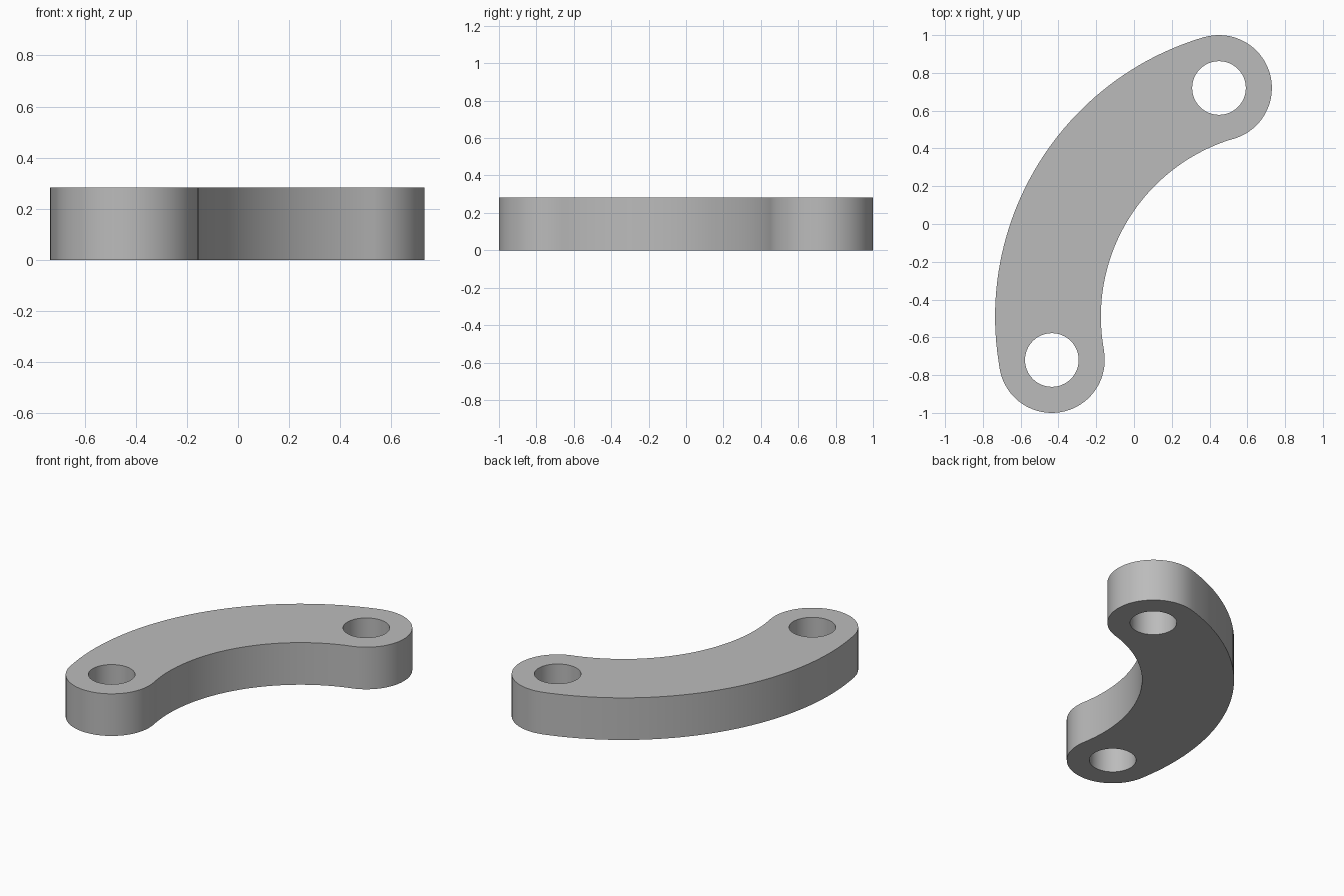
import bpy, bmesh
from math import atan2, cos, sin, pi, radians
from mathutils import Vector

if "Cube" in bpy.data.objects:
    bpy.data.objects.remove(bpy.data.objects["Cube"], do_unlink=True)

HEIGHT = 0.283
END_R, HOLE_R = 0.28, 0.142
low_end = Vector((-0.435, -0.72))
high_end = Vector((0.45, 0.72))
bend = Vector((0.807, -0.49))        # centre of the curved link
mid_r = ((low_end - bend).length + (high_end - bend).length) / 2


def arc(centre, radius, start, end, steps):
    """Points along an arc, leaving out the last one."""
    angles = [start + (end - start) * i / steps for i in range(steps)]
    return [centre + radius * Vector((cos(a), sin(a))) for a in angles]


def add_loop(bm, points):
    verts = [bm.verts.new((p.x, p.y, 0)) for p in points]
    return [bm.edges.new((v, verts[i - 1])) for i, v in enumerate(verts)]


# Outline: inner bend, upper rounded end, outer bend, lower rounded end
a_low = atan2(*(low_end - bend).yx) % (2 * pi)
a_high = atan2(*(high_end - bend).yx) % (2 * pi)
outline = (arc(bend, mid_r + END_R, a_high, a_low, 48)
           + arc(low_end, END_R, a_low, a_low + pi, 40)
           + arc(bend, mid_r - END_R, a_low, a_high, 48)
           + arc(high_end, END_R, a_high - pi, a_high, 40))

# Flat plate with two pin holes, then extruded to full thickness
bm = bmesh.new()
edges = add_loop(bm, outline)
for centre in (low_end, high_end):
    edges += add_loop(bm, arc(centre, HOLE_R, 0, 2 * pi, 64))
bmesh.ops.triangle_fill(bm, edges=edges, use_beauty=True, normal=(0, 0, 1))
raised = bmesh.ops.extrude_face_region(bm, geom=bm.faces[:], use_keep_orig=True)
bmesh.ops.translate(bm, vec=(0, 0, HEIGHT),
                    verts=[g for g in raised["geom"] if isinstance(g, bmesh.types.BMVert)])
bmesh.ops.recalc_face_normals(bm, faces=bm.faces[:])

mesh = bpy.data.meshes.new("curved_link")
bm.to_mesh(mesh)
bm.free()
link = bpy.data.objects.new("curved_link", mesh)
bpy.context.collection.objects.link(link)

# Plain grey material
grey = bpy.data.materials.new("grey")
grey.use_nodes = True
grey.diffuse_color = (0.5, 0.5, 0.5, 1)
grey.node_tree.nodes["Principled BSDF"].inputs["Base Color"].default_value = (0.5, 0.5, 0.5, 1)
mesh.materials.append(grey)

# Smooth walls with sharp rims
bpy.ops.object.select_all(action="DESELECT")
link.select_set(True)
bpy.context.view_layer.objects.active = link
bpy.ops.object.shade_smooth_by_angle(angle=radians(30))
